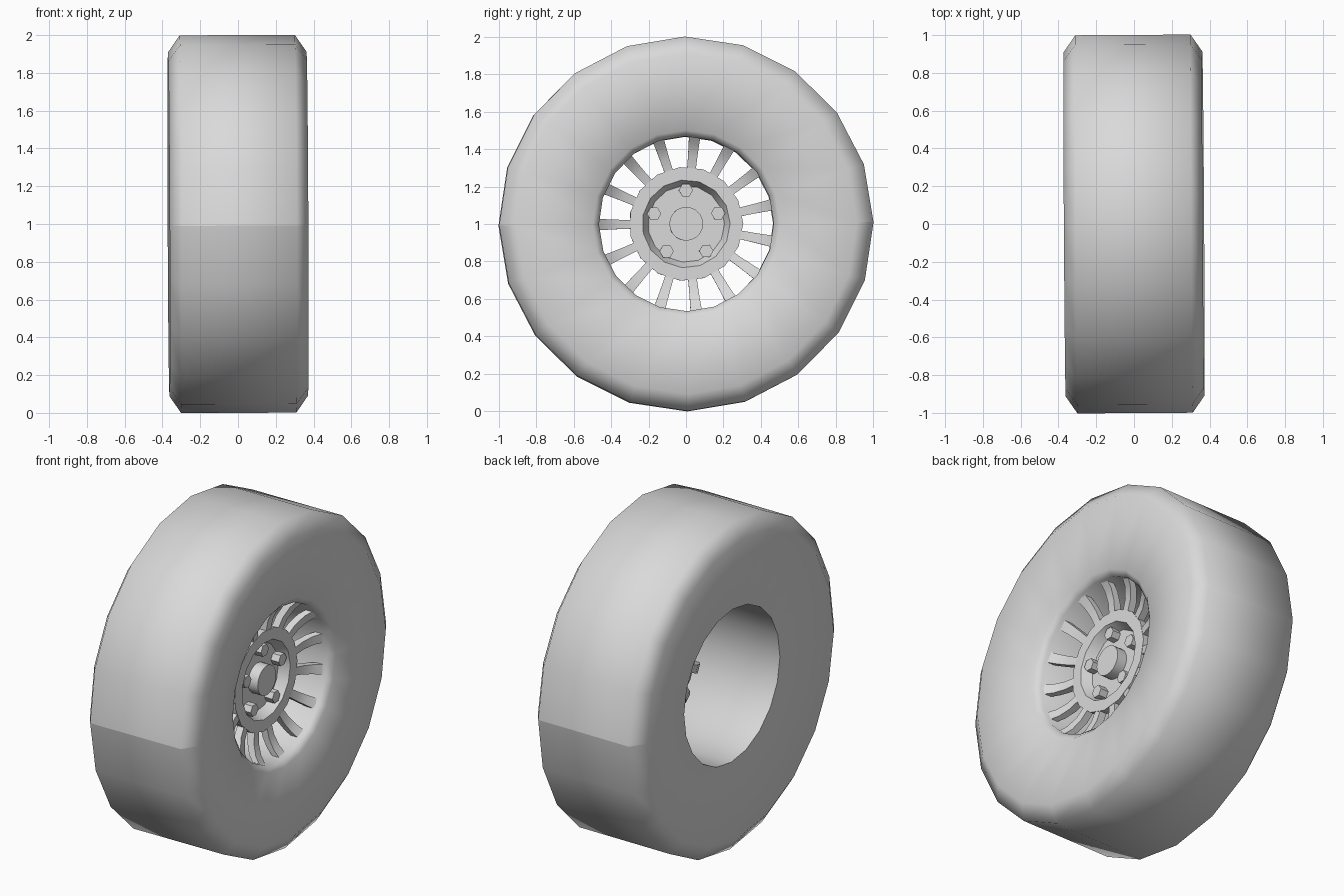
import bpy
import bmesh
from math import sin, cos, tau, radians
from mathutils import Euler, Matrix

cube = bpy.data.objects.get("Cube")
if cube:
    bpy.data.objects.remove(cube, do_unlink=True)

# One grey for the whole wheel
grey = bpy.data.materials.new("light_grey")
grey.use_nodes = True
grey.diffuse_color = (0.7, 0.7, 0.7, 1)
grey.node_tree.nodes["Principled BSDF"].inputs["Base Color"].default_value = (0.7, 0.7, 0.7, 1)

# The wheel stands on the ground with a very slight lean and turn
lean = Euler((radians(0.5), radians(-0.25), radians(0.35))).to_matrix().to_4x4()
place = Matrix.Translation((0, 0, 1)) @ lean


def finish(bm, name, angle):
    bmesh.ops.recalc_face_normals(bm, faces=bm.faces)
    mesh = bpy.data.meshes.new(name)
    bm.to_mesh(mesh)
    bm.free()
    mesh.transform(place)
    mesh.materials.append(grey)
    obj = bpy.data.objects.new(name, mesh)
    bpy.context.collection.objects.link(obj)
    bpy.ops.object.select_all(action='DESELECT')
    obj.select_set(True)
    bpy.context.view_layer.objects.active = obj
    if angle:
        bpy.ops.object.shade_smooth_by_angle(angle=radians(angle))
    return obj


def lathe(bm, profile, sides, closed=False, y=0, z=0):
    """Spin (x, radius) points round the axle; open profiles get end caps."""
    rings = []
    for x, r in profile:
        rings.append([bm.verts.new((x, y + r * cos(tau * i / sides), z + r * sin(tau * i / sides)))
                      for i in range(sides)])
    pairs = list(zip(rings, rings[1:]))
    if closed:
        pairs.append((rings[-1], rings[0]))
    else:
        bm.faces.new(rings[0])
        bm.faces.new(rings[-1])
    for a, b in pairs:
        for i in range(sides):
            j = (i + 1) % sides
            bm.faces.new((a[i], a[j], b[j], b[i]))


# Tyre with chamfered shoulders, dished sidewalls and an open barrel
bm = bmesh.new()
lathe(bm, [(-0.305, 1.0), (0.305, 1.0), (0.367, 0.91), (0.31, 0.50),
           (0.28, 0.467), (-0.31, 0.467), (-0.367, 0.91)], 20, closed=True)
tyre = finish(bm, "tyre", 60)

# Crease where the two halves of the tread meet, front and back
for e in tyre.data.edges:
    ends = [tyre.data.vertices[v].co for v in e.vertices]
    if all(abs(p.z - 1) < 0.03 and abs(p.y) > 0.85 for p in ends):
        e.use_edge_sharp = True

# Hub: raised ring around a tapered recess
bm = bmesh.new()
lathe(bm, [(0.12, 0.22), (0.14, 0.305), (0.19, 0.305), (0.19, 0.235),
           (0.13, 0.205)], 15)
finish(bm, "hub", 30)

# Centre cap
bm = bmesh.new()
lathe(bm, [(0.125, 0.09), (0.195, 0.09)], 20)
finish(bm, "centre_cap", 30)

# Five hexagonal wheel bolts
bm = bmesh.new()
for k in range(5):
    a = tau / 4 + tau * k / 5
    lathe(bm, [(0.125, 0.038), (0.183, 0.038)], 6, y=0.18 * cos(a), z=0.18 * sin(a))
finish(bm, "wheel_bolts", None)

# Fifteen spokes that sweep outward to the rim: (radius, front x, half width)
bm = bmesh.new()
stations = [(0.28, 0.185, 0.023), (0.36, 0.197, 0.025), (0.425, 0.225, 0.028), (0.472, 0.265, 0.031)]
for k in range(15):
    turn = Matrix.Rotation(tau * (k + 0.5) / 15, 4, 'X')
    rings = []
    for r, x, w in stations:
        corners = ((x, r, -w), (x, r, w), (x - 0.045, r, w), (x - 0.045, r, -w))
        rings.append([bm.verts.new(turn @ Matrix.Translation(c).to_translation()) for c in corners])
    bm.faces.new(rings[0])
    bm.faces.new(rings[-1])
    for a, b in zip(rings, rings[1:]):
        for i in range(4):
            j = (i + 1) % 4
            bm.faces.new((a[i], a[j], b[j], b[i]))
finish(bm, "spokes", 45)
